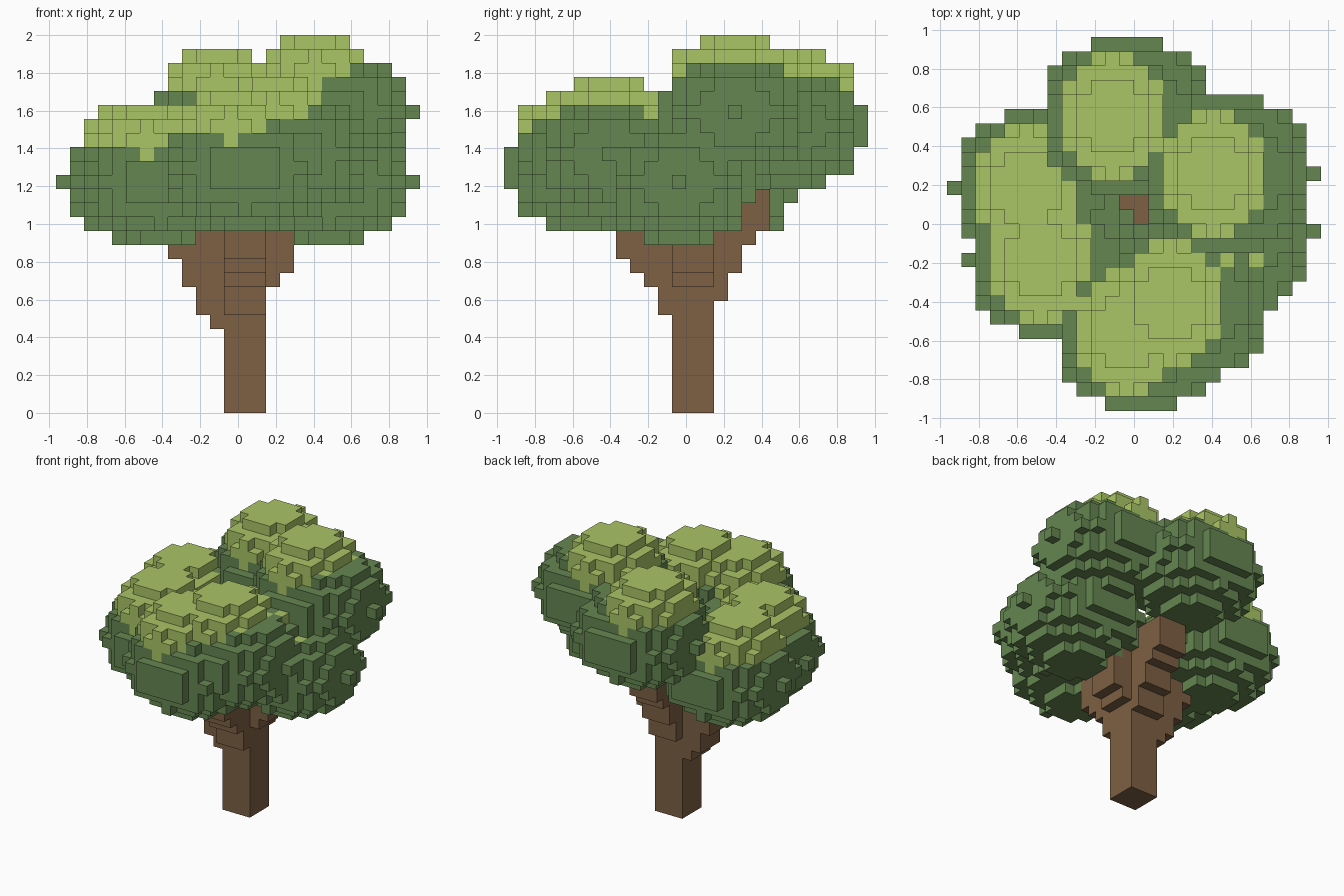
import bpy
import bmesh
from mathutils import Vector

if "Cube" in bpy.data.objects:
    bpy.data.objects.remove(bpy.data.objects["Cube"], do_unlink=True)

V = 2 / 27  # edge length of one block


def material(name, rgb):
    m = bpy.data.materials.new(name)
    m.use_nodes = True
    m.diffuse_color = (*rgb, 1)
    m.node_tree.nodes["Principled BSDF"].inputs["Base Color"].default_value = (*rgb, 1)
    return m


bark = material("bark_brown", (0.205, 0.115, 0.056))
dark = material("leaf_dark_green", (0.130, 0.240, 0.082))
light = material("leaf_light_green", (0.400, 0.560, 0.132))

# Centre block of each leaf lobe
LOBES = {
    "left_lower_lobe": (6, -1, 16),
    "right_rear_lobe": (-7, 2, 16),
    "right_front_lobe": (-6, -3, 16),
    "front_lobe": (0, -8, 17),
    "front_upper_lobe": (3, -6, 18),
    "left_upper_lobe": (6, 3, 21),
    "back_lobe": (-1, 7, 20),
}
LOBE_RADII = (6.05, 5.5, 4.4)
CROWN_RADII = (3.6, 4.5, 2.5)
CROWN_SHIFT = (-1, 0, 3)

# Branches: direction and (first layer, last layer, reach)
BRANCHES = [
    ((-1, 0), [(6, 6, 2), (7, 8, 3), (9, 10, 4), (11, 12, 5), (13, 13, 6)]),
    ((1, 0), [(9, 9, 2), (10, 12, 3), (13, 13, 4)]),
    ((0, -1), [(7, 8, 2), (9, 9, 3), (10, 10, 4), (11, 13, 5)]),
    ((0, 1), [(8, 9, 2), (10, 11, 3), (12, 12, 4), (13, 15, 5)]),
]

owner = {}  # block -> (part name, material slot)

# Trunk and branches
for z in range(16):
    for x in range(-1, 2):
        for y in range(-1, 2):
            owner[x, y, z] = ("trunk", 0)
for (dx, dy), levels in BRANCHES:
    for z0, z1, reach in levels:
        for z in range(z0, z1 + 1):
            for a in range(reach - 3, reach + 1):
                for c in range(-1, 2):
                    owner[dx * a + dy * c, dy * a + dx * c, z] = ("trunk", 0)


def fill_ellipsoid(centre, radii, value):
    spans = [range(c - int(r), c + int(r) + 1) for c, r in zip(centre, radii)]
    for x in spans[0]:
        for y in spans[1]:
            for z in spans[2]:
                d = sum(((p - c) / r) ** 2 for p, c, r in zip((x, y, z), centre, radii))
                if d <= 1:
                    owner[x, y, z] = value


# Dark lobes, each with a light crown set into its top
for name, c in LOBES.items():
    fill_ellipsoid(c, LOBE_RADII, (name, 0))
    top = tuple(p + s for p, s in zip(c, CROWN_SHIFT))
    fill_ellipsoid(top, CROWN_RADII, (name, 1))

# Four corners of each block side, counter-clockwise from outside
SIDES = []
for axis in range(3):
    for sign in (0, 1):
        u, w = (axis + 1) % 3, (axis + 2) % 3
        ring = [(0, 0), (1, 0), (1, 1), (0, 1)]
        corners = []
        for a, b in (ring if sign else ring[::-1]):
            p = [0, 0, 0]
            p[axis], p[u], p[w] = sign, a, b
            corners.append(tuple(p))
        step = [0, 0, 0]
        step[axis] = 2 * sign - 1
        SIDES.append((step, corners))


def build(name, mats):
    """Make one object from the exposed sides of the blocks it owns."""
    bm = bmesh.new()
    verts = {}
    for cell, (part, slot) in owner.items():
        if part != name:
            continue
        for step, corners in SIDES:
            if tuple(p + s for p, s in zip(cell, step)) in owner:
                continue
            quad = []
            for corner in corners:
                k = tuple(p + q for p, q in zip(cell, corner))
                if k not in verts:
                    verts[k] = bm.verts.new(Vector(k) * V)
                quad.append(verts[k])
            bm.faces.new(quad).material_index = slot
    mesh = bpy.data.meshes.new(name)
    bm.to_mesh(mesh)
    bm.free()
    for m in mats:
        mesh.materials.append(m)
    bpy.context.collection.objects.link(bpy.data.objects.new(name, mesh))


build("trunk", [bark])
for lobe in LOBES:
    build(lobe, [dark, light])
